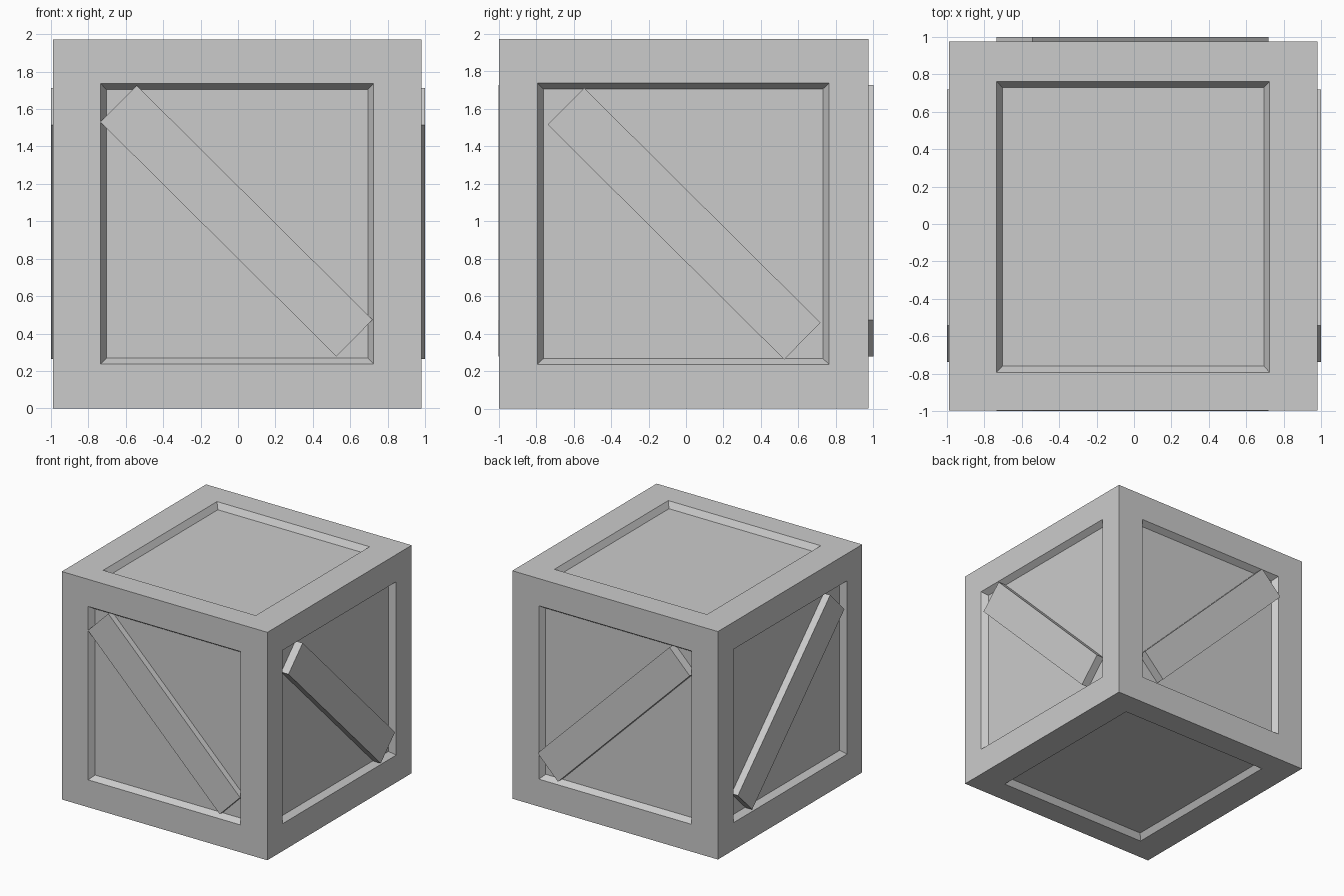
import bpy, bmesh, math
from mathutils import Matrix, Vector

if "Cube" in bpy.data.objects:
    bpy.data.objects.remove(bpy.data.objects["Cube"])

# Bounds per axis (low, high): crate shell, recess opening, recess floor
SHELL = [(-0.988, 0.98), (-0.998, 0.975), (0.0, 1.972)]
RIM = [(-0.735, 0.725), (-0.793, 0.763), (0.237, 1.737)]
FLOOR = [(-0.704, 0.695), (-0.76, 0.73), (0.268, 1.705)]
DEPTH = 0.05


def finish(bm, name):
    bmesh.ops.recalc_face_normals(bm, faces=bm.faces)
    mesh = bpy.data.meshes.new(name)
    bm.to_mesh(mesh)
    bm.free()
    obj = bpy.data.objects.new(name, mesh)
    bpy.context.collection.objects.link(obj)
    return obj


def place(v, signs, bounds, skip=None):
    for a in range(3):
        if a != skip:
            v.co[a] = bounds[a][1 if signs[a] > 0 else 0]


# Crate body: a box with a sloped recess in each of its six faces
bm = bmesh.new()
bmesh.ops.create_cube(bm, size=2)
mid = Vector([sum(b) / 2 for b in SHELL])
for v in bm.verts:
    place(v, v.co.copy(), SHELL)
bm.normal_update()
for face in list(bm.faces):
    n = face.normal.copy()
    axis = max(range(3), key=lambda a: abs(n[a]))
    for bounds, sink in ((RIM, 0), (FLOOR, DEPTH)):
        bmesh.ops.inset_individual(bm, faces=[face], thickness=0.01)
        for v in face.verts:
            place(v, v.co - mid, bounds, axis)
            v.co -= n * sink
finish(bm, "crate_body")


# Diagonal brace: a plank tilted 45 degrees in the plane of one side
def brace(name, axis, outer, along, z):
    thick = 0.085
    bm = bmesh.new()
    bmesh.ops.create_cube(bm, size=1)
    bmesh.ops.scale(bm, vec=(1.778, thick, 0.276), verts=bm.verts)
    m = Matrix.Rotation(math.radians(44.8), 4, 'Y')
    depth = outer - math.copysign(thick / 2, outer)
    if axis == 'Y':
        m = Matrix.Translation((along, depth, z)) @ m
    else:
        m = Matrix.Translation((depth, along, z)) @ Matrix.Rotation(math.pi / 2, 4, 'Z') @ m
    bmesh.ops.transform(bm, matrix=m, verts=bm.verts)
    finish(bm, name)


brace("front_brace", 'Y', -1.0, -0.008, 1.002)
brace("back_brace", 'Y', 1.0, -0.008, 1.002)
brace("left_brace", 'X', -1.0, -0.01, 0.987)
brace("right_brace", 'X', 1.0, -0.01, 0.987)
